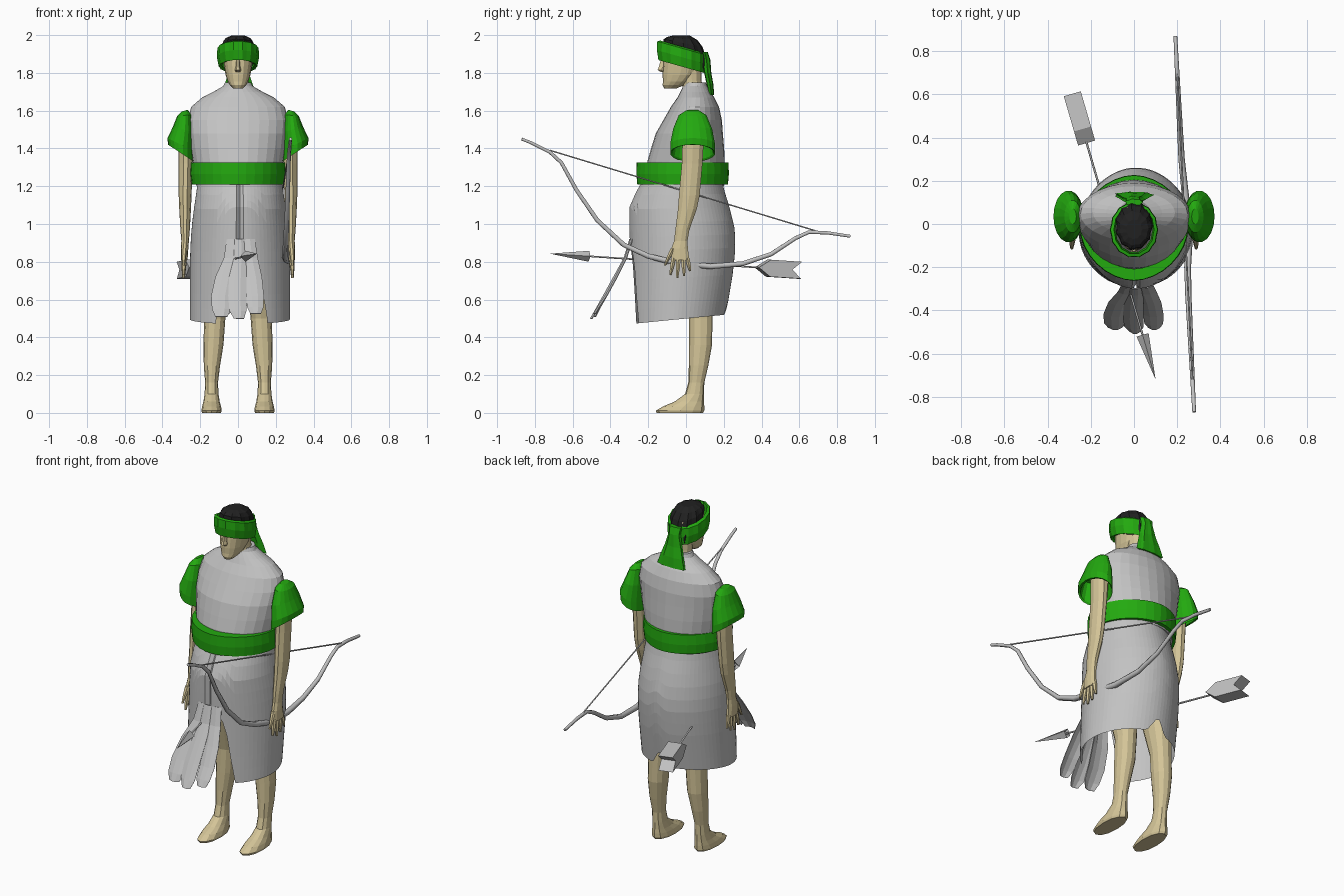
import bpy, bmesh, math
from mathutils import Vector


def material(name, rgb):
    m = bpy.data.materials.new(name)
    m.diffuse_color = (*rgb, 1)
    return m


GREY = material("grey cloth", (0.54, 0.54, 0.54))
GREEN = material("green cloth", (0.017, 0.4, 0.005))
SKIN = material("tan skin", (0.65, 0.55, 0.31))
BLACK = material("black hair", (0.015, 0.015, 0.015))


def finish(name, bm, mat, mirror=False, thick=0):
    bmesh.ops.recalc_face_normals(bm, faces=bm.faces)
    me = bpy.data.meshes.new(name)
    bm.to_mesh(me)
    bm.free()
    me.materials.append(mat)
    ob = bpy.data.objects.new(name, me)
    bpy.context.collection.objects.link(ob)
    if thick:
        mod = ob.modifiers.new("thickness", 'SOLIDIFY')
        mod.thickness = thick
        mod.offset = -1
    if mirror:
        ob.modifiers.new("mirror", 'MIRROR')
    return ob


def oval(a, p):
    """Unit superellipse point."""
    c, s = math.cos(a), math.sin(a)
    return (math.copysign(abs(c) ** (2 / p), c), math.copysign(abs(s) ** (2 / p), s))


def add_loft(bm, rings, n=16, p=2, caps=True, ripple=0, loop=False):
    """Rings are (x, y, z, rx, ry, slope in x, slope in y)."""
    loops = []
    for r in rings:
        x, y, z, rx, ry, tx, ty = (tuple(r) + (0, 0))[:7]
        ring = []
        for i in range(n):
            c, s = oval(2 * math.pi * i / n, p)
            f = 1 + ripple * (-1) ** i
            dx, dy = rx * c * f, ry * s * f
            ring.append(bm.verts.new((x + dx, y + dy, z + tx * dx + ty * dy)))
        loops.append(ring)
    pairs = list(zip(loops, loops[1:])) + ([(loops[-1], loops[0])] if loop else [])
    for a, b in pairs:
        for i in range(n):
            j = (i + 1) % n
            bm.faces.new((a[i], a[j], b[j], b[i]))
    if caps and not loop:
        bm.faces.new(loops[0])
        bm.faces.new(loops[-1])


def loft(name, rings, mat, mirror=False, **kw):
    bm = bmesh.new()
    add_loft(bm, rings, **kw)
    return finish(name, bm, mat, mirror)


def span(z, y0, y1, rx, x=0):
    """Level ring from its front and back y."""
    return (x, (y0 + y1) / 2, z, rx, (y1 - y0) / 2)


# Legs with feet
loft("leg", [span(0, -0.155, 0.09, 0.05, 0.14), span(0.012, -0.16, 0.097, 0.054, 0.14),
             span(0.035, -0.12, 0.097, 0.05, 0.14), span(0.06, -0.06, 0.095, 0.043, 0.14),
             span(0.1, -0.005, 0.095, 0.037, 0.14), span(0.16, 0.012, 0.097, 0.034, 0.14),
             span(0.25, 0.015, 0.118, 0.043, 0.138), span(0.36, 0.015, 0.138, 0.053, 0.13),
             span(0.5, 0.015, 0.14, 0.056, 0.123), span(0.7, -0.04, 0.14, 0.075, 0.12),
             span(0.95, -0.07, 0.15, 0.09, 0.11)], SKIN, mirror=True, n=12, p=2.2)

# Arms, palms and fingers
bm = bmesh.new()
add_loft(bm, [span(1.5, -0.02, 0.1, 0.045, 0.275), span(1.32, -0.025, 0.09, 0.037, 0.277),
              span(1.15, -0.04, 0.075, 0.034, 0.28), span(1.08, -0.045, 0.06, 0.031, 0.28),
              span(0.97, -0.058, 0.02, 0.025, 0.28), span(0.91, -0.065, 0.01, 0.02, 0.28),
              span(0.87, -0.08, 0.012, 0.02, 0.283), span(0.81, -0.08, 0.02, 0.018, 0.285)], n=10)
for y0, z0, y1, z1 in ((-0.07, 0.87, -0.112, 0.78), (-0.065, 0.82, -0.083, 0.73),
                       (-0.04, 0.82, -0.046, 0.715), (-0.015, 0.82, -0.01, 0.725), (0.007, 0.82, 0.022, 0.75)):
    add_loft(bm, [(0.284, y0, z0, 0.014, 0.014), (0.287, (y0 + y1) / 2, (z0 + z1) / 2, 0.012, 0.012),
                  (0.288, y1, z1, 0.007, 0.006)], n=6)
finish("arm_and_hand", bm, SKIN, mirror=True)

# Short sleeves, open at the bottom
loft("sleeve", [(0.283, 0.035, 1.6, 0.016, 0.035, -0.3), (0.284, 0.035, 1.575, 0.038, 0.075, -0.1),
                (0.29, 0.035, 1.5, 0.055, 0.105, 0.25), (0.303, 0.035, 1.42, 0.07, 0.12, 0.5),
                (0.302, 0.035, 1.375, 0.069, 0.12, 0.66), (0.299, 0.035, 1.38, 0.06, 0.11, 0.66),
                (0.29, 0.035, 1.48, 0.045, 0.09, 0.25)],
     GREEN, mirror=True, n=18)

# Tunic top
loft("tunic_top", [span(1.2, -0.21, 0.2, 0.22), span(1.33, -0.205, 0.205, 0.24), span(1.4, -0.185, 0.202, 0.252),
                   span(1.48, -0.16, 0.195, 0.262), span(1.55, -0.12, 0.19, 0.266), span(1.62, -0.08, 0.175, 0.248),
                   span(1.67, -0.045, 0.15, 0.19), span(1.7, -0.03, 0.13, 0.13),
                   span(1.73, -0.015, 0.112, 0.078), span(1.75, -0.008, 0.105, 0.068)], GREY, n=28, p=1.95)

# Belt with a knot plate
loft("belt", [(0, -0.018, 1.21, 0.215, 0.205), (0, -0.018, 1.21, 0.245, 0.24), (0, -0.018, 1.265, 0.252, 0.245),
              (0, -0.018, 1.325, 0.248, 0.243), (0, -0.018, 1.325, 0.22, 0.19)], GREEN, n=32, p=1.85, loop=True)

# Skirt with an arched opening in front and a notch at the back
PROFILE = [(1.23, -0.23, 0.19, 0.222), (1.17, -0.265, 0.205, 0.23), (1.09, -0.3, 0.23, 0.242),
           (0.98, -0.3, 0.257, 0.256), (0.88, -0.298, 0.262, 0.262), (0.75, -0.298, 0.25, 0.265),
           (0.6, -0.298, 0.225, 0.265), (0.4, -0.298, 0.19, 0.265)]


def skirt_ring(z):
    for a, b in zip(PROFILE, PROFILE[1:]):
        if z >= b[0]:
            t = (a[0] - z) / (a[0] - b[0])
            return [p + (q - p) * t for p, q in zip(a[1:], b[1:])]
    return PROFILE[-1][1:]


bm = bmesh.new()
N, ROWS = 72, 11
grid = []
for i in range(N):
    c, s = oval(2 * math.pi * i / N, 1.9)
    x = 0.262 * c - 0.008
    hem = 0.495 + 0.025 * s
    if s < 0 and abs(x) < 0.13:
        hem += 0.41 * (1 - (x / 0.13) ** 4)
    if s > 0 and abs(x) < 0.06:
        hem += 0.09 * (1 - abs(x) / 0.06)
    col = []
    for k in range(ROWS):
        z = 1.23 + (hem - 1.23) * k / (ROWS - 1)
        y0, y1, rx = skirt_ring(z)
        y = (y0 + y1) / 2 + (y1 - y0) / 2 * s
        if s < 0 and abs(c) < 0.01:
            y += 0.02          # centre fold
        col.append(bm.verts.new((rx * c + 0.01, y, z)))
    grid.append(col)
for i in range(N):
    a, b = grid[i], grid[(i + 1) % N]
    for k in range(ROWS - 1):
        bm.faces.new((a[k], b[k], b[k + 1], a[k + 1]))
finish("tunic_skirt", bm, GREY)

# Three loose front flaps, each row (left x, right x, y, z)
FLAPS = {
    "flap_right": [(-0.06, 0.0, -0.285, 0.92), (-0.075, 0.0, -0.315, 0.82), (-0.12, -0.015, -0.365, 0.72),
                   (-0.142, -0.032, -0.42, 0.62), (-0.138, -0.037, -0.46, 0.55), (-0.12, -0.055, -0.48, 0.51)],
    "flap_middle": [(-0.03, 0.04, -0.29, 0.92), (-0.035, 0.045, -0.32, 0.82), (-0.047, 0.045, -0.375, 0.72),
                    (-0.052, 0.045, -0.43, 0.62), (-0.045, 0.045, -0.475, 0.54), (-0.022, 0.032, -0.498, 0.5)],
    "flap_left": [(0.01, 0.09, -0.285, 0.92), (0.015, 0.105, -0.315, 0.82), (0.03, 0.127, -0.365, 0.72),
                  (0.043, 0.137, -0.42, 0.62), (0.048, 0.135, -0.46, 0.56), (0.065, 0.122, -0.48, 0.525)],
}
for name, rows in FLAPS.items():
    bm = bmesh.new()
    strip = [[bm.verts.new((x0 + (x1 - x0) * t, y - 0.012 * math.sin(math.pi * t), z)) for t in (0, 0.33, 0.67, 1)]
             for x0, x1, y, z in rows]
    for a, b in zip(strip, strip[1:]):
        for i in range(3):
            bm.faces.new((a[i], a[i + 1], b[i + 1], b[i]))
    finish(name, bm, GREY, thick=0.004)

# Neck, head and nose
loft("neck", [span(1.68, -0.015, 0.095, 0.062), span(1.76, -0.02, 0.082, 0.055),
              span(1.84, -0.03, 0.08, 0.055)], SKIN, n=12)
loft("head", [span(1.718, -0.115, -0.05, 0.025), span(1.735, -0.124, -0.01, 0.043), span(1.755, -0.122, 0.02, 0.055),
              span(1.79, -0.124, 0.06, 0.066), span(1.84, -0.122, 0.082, 0.074), span(1.87, -0.12, 0.09, 0.078),
              span(1.93, -0.12, 0.085, 0.075), span(1.96, -0.09, 0.06, 0.055)], SKIN, n=16, p=2.2)
loft("nose", [(0, -0.122, 1.805, 0.012, 0.012), (0, -0.128, 1.815, 0.017, 0.026), (0, -0.124, 1.832, 0.012, 0.023),
              (0, -0.118, 1.885, 0.007, 0.012)], SKIN, n=6)

# Hair
loft("hair", [(0, 0.03, 1.825, 0.07, 0.066, 0, -0.25), (0, 0.015, 1.87, 0.081, 0.088, 0, -0.28),
              (0, -0.01, 1.925, 0.084, 0.108, 0, -0.28), (0, -0.015, 1.958, 0.08, 0.1, 0, -0.2),
              (0, -0.02, 1.982, 0.066, 0.078, 0, -0.1), (0, -0.025, 1.997, 0.036, 0.045)],
     BLACK, n=22, ripple=0.04)

# Wrapped headband and its hanging tail
loft("headband", [(0, -0.025, 1.84, 0.085, 0.105, 0, -0.28), (0, -0.025, 1.834, 0.1, 0.122, 0, -0.28),
                  (0, -0.027, 1.885, 0.11, 0.128, 0, -0.28), (0, -0.027, 1.932, 0.107, 0.126, 0, -0.28),
                  (0, -0.025, 1.94, 0.092, 0.113, 0, -0.28)], GREEN, n=28, ripple=0.018, loop=True)
loft("headband_tail", [(0, 0.1, 1.91, 0.04, 0.015), (0, 0.108, 1.87, 0.035, 0.02), (0, 0.115, 1.8, 0.053, 0.018),
                       (0, 0.127, 1.74, 0.072, 0.017), (0, 0.135, 1.682, 0.088, 0.014)],
     GREEN, n=14, ripple=0.08)


def rod(name, points, thickness, mat=GREY):
    """Round rod; points are (x, y, z, radius factor)."""
    cu = bpy.data.curves.new(name, 'CURVE')
    cu.dimensions = '3D'
    cu.bevel_depth = thickness
    cu.bevel_resolution = 1
    cu.use_fill_caps = True
    sp = cu.splines.new('POLY')
    sp.points.add(len(points) - 1)
    for pt, (x, y, z, r) in zip(sp.points, points):
        pt.co = (x, y, z, 1)
        pt.radius = r
    cu.materials.append(mat)
    ob = bpy.data.objects.new(name, cu)
    bpy.context.collection.objects.link(ob)
    bpy.ops.object.select_all(action='DESELECT')
    ob.select_set(True)
    bpy.context.view_layer.objects.active = ob
    bpy.ops.object.convert(target='MESH')


# Bow held in the left hand, with its string
BOW = [(-0.87, 1.45), (-0.82, 1.43), (-0.72, 1.38), (-0.66, 1.325), (-0.58, 1.18), (-0.47, 1.02), (-0.33, 0.89),
       (-0.2, 0.83), (-0.06, 0.795), (0.13, 0.775), (0.3, 0.79), (0.45, 0.84), (0.58, 0.925), (0.65, 0.957),
       (0.75, 0.953), (0.87, 0.935)]
rod("bow", [(0.235 - 0.05 * y + 0.02 * math.exp(-(y / 0.15) ** 2), y, z, 1 - 0.6 * abs(y)) for y, z in BOW], 0.018)
rod("bow_string", [(0.271, -0.72, 1.39, 1), (0.2, 0.7, 0.96, 1)], 0.004)

# Arrow passing through the skirt: shaft, head and fletching
tip, end = Vector((0.1, -0.72, 0.843)), Vector((-0.285, 0.6, 0.755))
d = (end - tip).normalized()
side = d.cross(Vector((0, 0, 1))).normalized()
up = side.cross(d)
rod("arrow_shaft", [(*(tip + d * 0.1), 1), (*(end - d * 0.06), 1)], 0.005)
dirs = [side, up, -side, -up]
bm = bmesh.new()
point, notch = bm.verts.new(tip), bm.verts.new(tip + d * 0.19)
barbs = [bm.verts.new(tip + d * 0.215 + v * 0.029) for v in dirs]
for i in range(4):
    bm.faces.new((point, barbs[i], barbs[i - 1]))
    bm.faces.new((notch, barbs[i - 1], barbs[i]))
finish("arrow_head", bm, GREY)
# Fletching: a chevron block
CHEVRON = [(-0.235, 0), (-0.17, 0.045), (0, 0.045), (-0.05, 0), (0, -0.045), (-0.17, -0.045)]
bm = bmesh.new()
left, right = [[bm.verts.new(end + d * u + up * v + side * w) for u, v in CHEVRON] for w in (-0.041, 0.041)]
for i in range(6):
    j = (i + 1) % 6
    bm.faces.new((left[i], left[j], right[j], right[i]))
for a in (left, right):
    bm.faces.new(a[:4])
    bm.faces.new((a[0], a[3], a[4], a[5]))
finish("arrow_fletching", bm, GREY)
